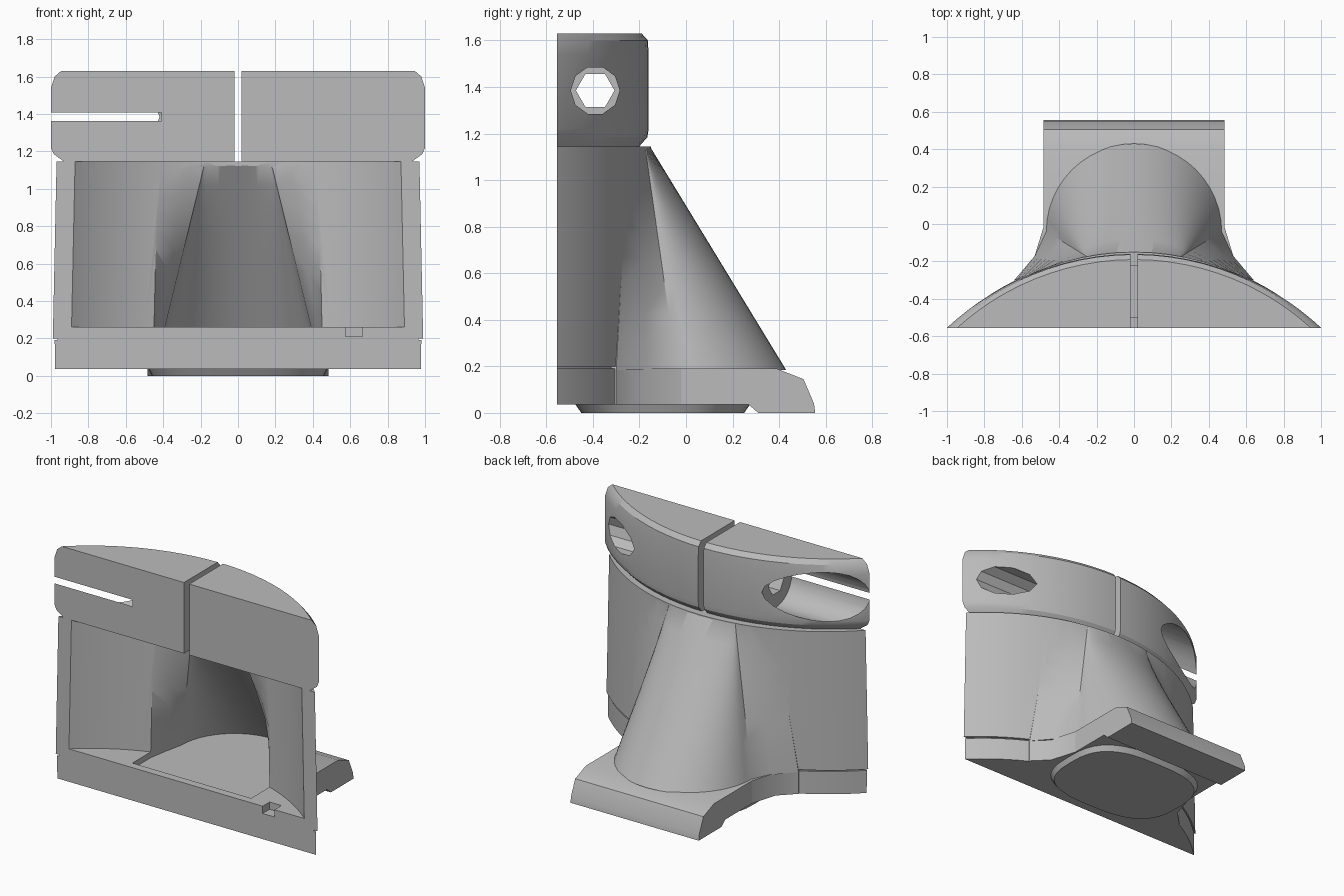
import bpy, bmesh, math

if "Cube" in bpy.data.objects:
    bpy.data.objects.remove(bpy.data.objects["Cube"], do_unlink=True)

FRONT = -0.555
grey = bpy.data.materials.new("plain grey")
grey.use_nodes = True
colour = (0.5, 0.5, 0.5, 1)
grey.diffuse_color = colour
grey.node_tree.nodes["Principled BSDF"].inputs["Base Color"].default_value = colour


def loft(name, rings):
    """Solid through matching closed rings of points, capped at both ends."""
    bm = bmesh.new()
    loops = [[bm.verts.new(p) for p in ring] for ring in rings]
    n = len(loops[0])
    for a, b in zip(loops, loops[1:]):
        for i in range(n):
            j = (i + 1) % n
            bm.faces.new((a[i], a[j], b[j], b[i]))
    bm.faces.new(loops[0][::-1])
    bm.faces.new(loops[-1])
    bmesh.ops.recalc_face_normals(bm, faces=bm.faces)
    mesh = bpy.data.meshes.new(name)
    bm.to_mesh(mesh)
    bm.free()
    mesh.materials.append(grey)
    obj = bpy.data.objects.new(name, mesh)
    bpy.context.collection.objects.link(obj)
    return obj


def arc_y(x, half, apex):
    """Depth of the circle through the front corners and the rear apex."""
    h = apex - FRONT
    r = (half * half + h * h) / (2 * h)
    return apex - r + math.sqrt(r * r - x * x)


def bow(z, half, apex, front=FRONT, n=32):
    """D-shaped section: flat front and shallow curved back."""
    xs = [half * math.cos(math.pi * i / n) for i in range(n + 1)]
    pts = [(x, arc_y(x, half, apex), z) for x in xs]
    if front < FRONT:
        pts += [(-half, front, z), (half, front, z)]
    return pts


def box(name, x0, x1, y0, y1, z0, z1):
    return loft(name, [[(x0, y0, z), (x1, y0, z), (x1, y1, z), (x0, y1, z)] for z in (z0, z1)])


def bore(name, x0, x1, radius, sides):
    """Cylinder along x on the clamp screw axis."""
    step = math.tau / sides
    return loft(name, [[(x, -0.39 + radius * math.cos(i * step), 1.385 + radius * math.sin(i * step))
                        for i in range(sides)] for x in (x0, x1)])


def combine(obj, tool, operation="DIFFERENCE"):
    tool.hide_render = True
    mod = obj.modifiers.new("cut", "BOOLEAN")
    mod.operation = operation
    mod.solver = "EXACT"
    mod.object = tool
    bpy.context.view_layer.objects.active = obj
    bpy.ops.object.modifier_apply(modifier=mod.name)
    bpy.data.objects.remove(tool, do_unlink=True)


def bulge(name, z0, z1, radius, top_radius, half, apex, flare, steps=8):
    """Leaning cone that melts into the curved wall at its top."""
    low, high = [], []
    for i in range(25):
        a = math.pi * i / 24
        low.append((radius * math.cos(a), -0.04 + radius * math.sin(a)))
        x = top_radius * math.cos(a)
        high.append((x, arc_y(x, half, apex)))
    # Flared skirt on both sides, then straight to the front
    side_low = [(radius + 0.02 + 0.04 * flare, -0.17), (radius + 0.02 + 0.15 * flare, -0.3)]
    side_high = [(x, arc_y(x, half, apex)) for x in (top_radius + 0.1, top_radius + 0.25)]
    for side, ring in ((side_low, low), (side_high, high)):
        side = side + [(side[-1][0], -0.5)]
        ring += [(-x, y) for x, y in side] + [(x, y) for x, y in reversed(side)]
    rings = []
    for k in range(steps + 1):
        t = k / steps
        rings.append([(a[0] + (b[0] - a[0]) * t, a[1] + (b[1] - a[1]) * t, z0 + (z1 - z0) * t)
                      for a, b in zip(low, high)])
    return loft(name, rings)


# Hollow body shell with the leaning bulge
body = loft("body_shell", [bow(0.2, 0.99, -0.15), bow(1.145, 0.97, -0.15)])
combine(body, bulge("bulge", 0.185, 1.14, 0.47, 0.25, 0.97, -0.152, 1), "UNION")
combine(body, loft("cavity", [bow(0.26, 0.89, -0.225, -0.7), bow(1.2, 0.87, -0.225, -0.7)]))
combine(body, bulge("bulge_cavity", 0.22, 1.13, 0.4, 0.18, 0.87, -0.23, 0.2))
combine(body, box("floor_notch", 0.575, 0.665, -0.7, -0.48, 0.205, 0.3))

# Clamp block with chamfered rims, split in the middle and bored sideways
clamp_layers = ((1.145, 0.93, -0.2), (1.185, 0.985, -0.165), (1.22, 1, -0.16),
                (1.54, 1, -0.16), (1.6, 0.98, -0.163), (1.63, 0.945, -0.19))
clamp = loft("clamp_block", [bow(*layer) for layer in clamp_layers])
combine(clamp, bore("screw_hole", -1.2, 1.2, 0.083, 6))
combine(clamp, bore("left_counterbore", 0.35, 1.2, 0.105, 10))
combine(clamp, bore("right_counterbore", -1.2, -0.41, 0.168, 24))
combine(clamp, box("split", -0.02, 0.02, -1, 1, 1.1, 1.7))

# Base band and the narrow groove above it
band = loft("base_band", [bow(0.035, 0.978, -0.15), bow(0.19, 0.98, -0.15)])
groove = loft("groove_core", [bow(0.18, 0.965, -0.165), bow(0.21, 0.965, -0.165)])

# Foot plate with rounded rear edge and a rear lip
foot_profile = [(-0.3, 0.035), (0.27, 0.035), (0.31, 0), (0.555, 0), (0.55, 0.04),
                (0.505, 0.145), (0.39, 0.19), (-0.3, 0.19)]
foot = loft("foot_plate", [[(x, y, z) for y, z in foot_profile] for x in (-0.485, 0.485)])

# Flared webs where the foot meets the band
web = [(0.4, -0.02), (0.485, -0.02), (0.54, -0.2), (0.64, -0.3), (0.64, -0.4), (0.4, -0.4)]
webs = [loft(name, [[(s * x, y, z) for x, y in web] for z in (0.035, 0.19)])
        for name, s in (("left_web", 1), ("right_web", -1))]


# Rounded pad under the foot
def pad_ring(z, rx, ry):
    ring = []
    for i in range(40):
        a = math.tau * i / 40
        c, s = math.cos(a), math.sin(a)
        ring.append((rx * math.copysign(abs(c) ** 0.7, c), -0.1 + ry * math.copysign(abs(s) ** 0.7, s), z))
    return ring


pad = loft("foot_pad", [pad_ring(0, 0.46, 0.35), pad_ring(0.05, 0.485, 0.385)])

# Smooth curves, sharp edges
for obj in [body, clamp, band, groove, foot, pad] + webs:
    bpy.ops.object.select_all(action="DESELECT")
    obj.select_set(True)
    bpy.context.view_layer.objects.active = obj
    bpy.ops.object.shade_smooth_by_angle(angle=math.radians(30))
